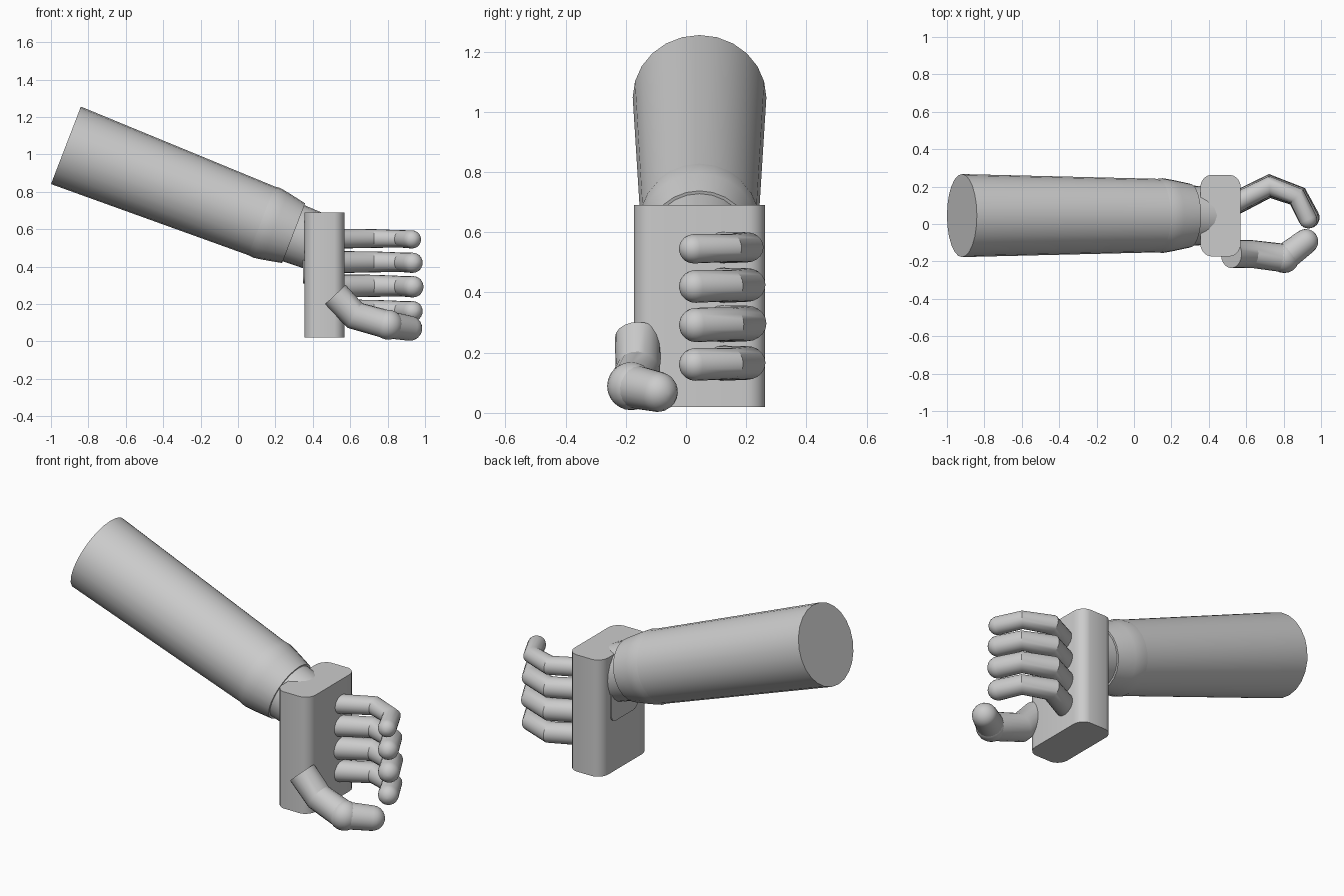
import bpy, bmesh, math
from mathutils import Vector

if "Cube" in bpy.data.objects:
    bpy.data.objects.remove(bpy.data.objects["Cube"])


def finish(name, bm, angle=35):
    bmesh.ops.recalc_face_normals(bm, faces=bm.faces[:])
    me = bpy.data.meshes.new(name)
    bm.to_mesh(me)
    bm.free()
    ob = bpy.data.objects.new(name, me)
    bpy.context.collection.objects.link(ob)
    bpy.ops.object.select_all(action='DESELECT')
    ob.select_set(True)
    bpy.context.view_layer.objects.active = ob
    bpy.ops.object.shade_smooth_by_angle(angle=math.radians(angle))
    return ob


def sweep(name, pts, radii, n=24, round_tip=False, angle=35):
    """Mitred tube through pts, optionally with a hemispherical tip."""
    pts = [Vector(p) for p in pts]
    radii = list(radii)
    if round_tip:
        d = (pts[-1] - pts[-2]).normalized()
        c, r = pts[-1], radii[-1]
        for k in range(1, 6):
            a = k * math.pi / 2 / 5.3
            pts.append(c + d * r * math.sin(a))
            radii.append(r * math.cos(a))
    dirs = [(b - a).normalized() for a, b in zip(pts, pts[1:])]
    bm = bmesh.new()
    rings = []
    for i, (p, r) in enumerate(zip(pts, radii)):
        d = dirs[max(i - 1, 0)]
        b = (d + dirs[min(i, len(dirs) - 1)]).normalized()
        u = Vector((0, 0, 1)).cross(d).normalized()
        v = d.cross(u)
        ring = []
        for k in range(n):
            a = 2 * math.pi * k / n
            o = (u * math.cos(a) + v * math.sin(a)) * r
            ring.append(bm.verts.new(p + o - d * (o.dot(b) / d.dot(b))))
        rings.append(ring)
    for r0, r1 in zip(rings, rings[1:]):
        for k in range(n):
            j = (k + 1) % n
            bm.faces.new((r0[k], r0[j], r1[j], r1[k]))
    bm.faces.new(rings[0])
    bm.faces.new(rings[-1])
    return finish(name, bm, angle)


def rounded_block(name, size, centre, r, axis, steps=5, bulge=0.0):
    """Rounded rectangle extruded along axis ('z' or 'x')."""
    a, b, h = (s / 2 for s in size)
    outline = []
    for q, (sx, sy) in enumerate(((1, 1), (-1, 1), (-1, -1), (1, -1))):
        for k in range(steps + 1):
            t = math.pi / 2 * (q + k / steps)
            x, y = sx * (a - r) + r * math.cos(t), sy * (b - r) + r * math.sin(t)
            outline.append((x, y - sy * bulge * (x / a) ** 2))
    bm = bmesh.new()
    loops = []
    for s in (-h, h):
        loops.append([bm.verts.new(Vector(centre) + (Vector((x, y, s)) if axis == 'z'
                     else Vector((s, x, y)))) for x, y in outline])
    n = len(outline)
    for k in range(n):
        j = (k + 1) % n
        bm.faces.new((loops[0][k], loops[0][j], loops[1][j], loops[1][k]))
    bm.faces.new(loops[0])
    bm.faces.new(loops[1])
    return finish(name, bm)


# Arm: three tapered pieces on one sloping axis
start, tilt = Vector((-0.92, 0.045, 1.048)), math.radians(21.1)
axis = Vector((math.cos(tilt), 0, -math.sin(tilt)))


def arm_piece(name, stations):
    sweep(name, [start + axis * t for t, r in stations], [r for t, r in stations], 24)


arm_piece("forearm", [(0, 0.222), (1.15, 0.196)])
arm_piece("cuff", [(1.08, 0.192), (1.15, 0.2), (1.2, 0.192), (1.305, 0.171)])
arm_piece("wrist", [(1.25, 0.163), (1.48, 0.154)])

# Palm block and the plate behind it
rounded_block("palm", (0.215, 0.44, 0.67), (0.4625, 0.045, 0.355), 0.055, 'z', bulge=0.01)
rounded_block("wrist_plate", (0.24, 0.34, 0.06), (0.377, 0.06, 0.48), 0.04, 'x')

# Fingers: the same curl at four heights
for i, (z, r) in enumerate(((0.547, 0.05), (0.422, 0.056), (0.294, 0.059), (0.163, 0.056))):
    tip = 0.994 - r - (0.059 - r) * 1.5
    s = tip - 0.935
    path = [(0.50, 0.09, z + 0.002), (0.57, 0.125, z + 0.002), (0.725, 0.203, z + 0.003),
            (0.875 + s, 0.148, z + 0.001), (tip, r - 0.025, z - 0.002)]
    sweep(f"finger_{i + 1}", path, [r * 1.04, r * 1.04, r, r * 0.93, r * 0.97], 20, True, 28)

# Thumb: angled base, ball joint and rounded tip
joint = Vector((0.803, -0.182, 0.089))
sweep("thumb_base", [(0.52, -0.16, 0.25), (0.625, -0.16, 0.138), joint],
      [0.076, 0.074, 0.076], 20, False, 28)
bm = bmesh.new()
bmesh.ops.create_uvsphere(bm, u_segments=20, v_segments=12, radius=0.08)
bmesh.ops.translate(bm, verts=bm.verts[:], vec=joint)
finish("thumb_joint", bm)
sweep("thumb_tip", [joint, (0.918, -0.094, 0.07)], [0.073, 0.067], 20, True)
